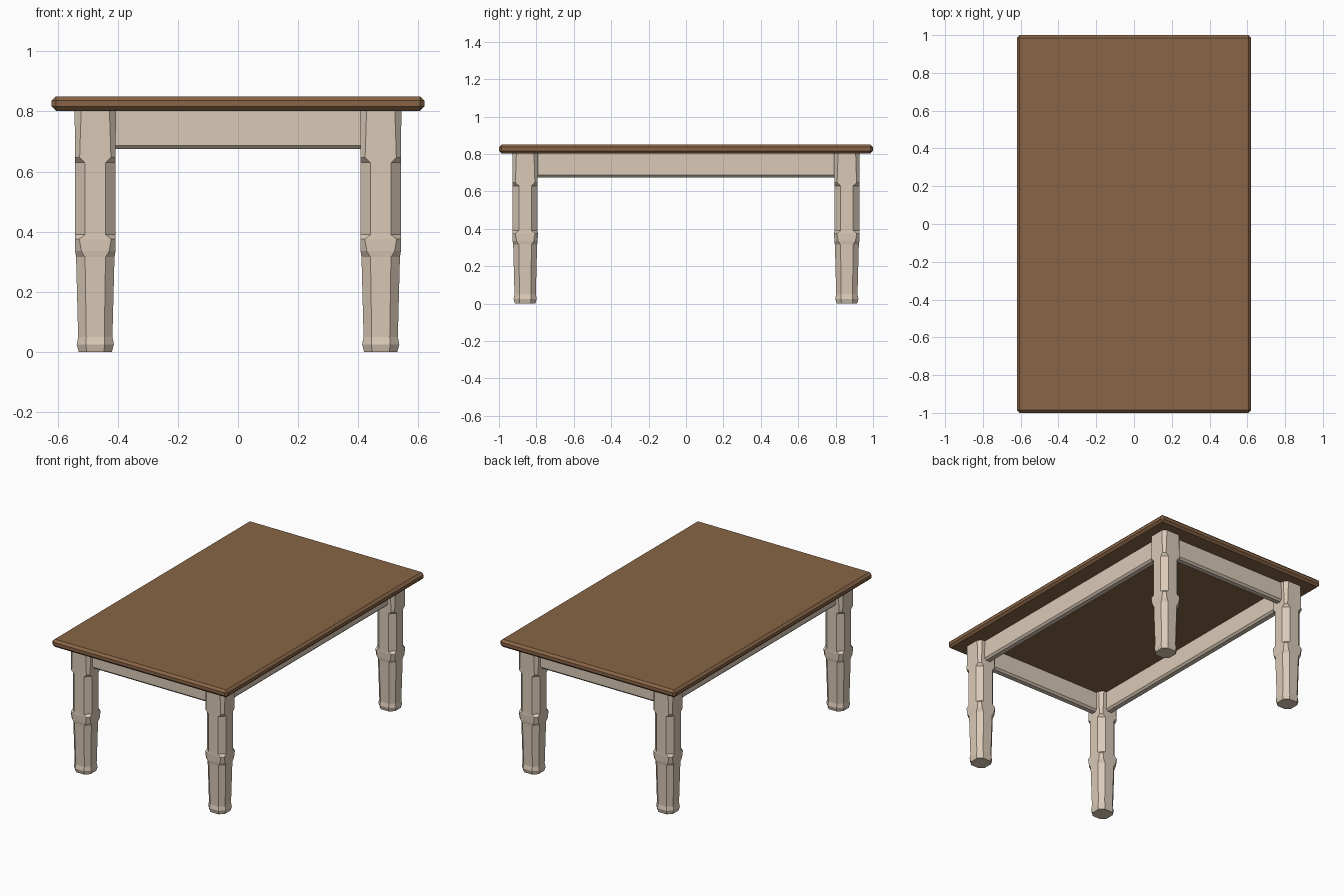
import bpy, bmesh

if "Cube" in bpy.data.objects:
    bpy.data.objects.remove(bpy.data.objects["Cube"])

def material(name, rgb):
    m = bpy.data.materials.new(name)
    m.diffuse_color = (*rgb, 1)
    m.use_nodes = True
    m.node_tree.nodes["Principled BSDF"].inputs["Base Color"].default_value = m.diffuse_color
    return m

BROWN = material("brown wood", (0.25, 0.13, 0.062))
CREAM = material("cream paint", (0.70, 0.59, 0.475))

def finish(name, bm, mat):
    bmesh.ops.recalc_face_normals(bm, faces=bm.faces)
    me = bpy.data.meshes.new(name)
    bm.to_mesh(me)
    bm.free()
    me.materials.append(mat)
    ob = bpy.data.objects.new(name, me)
    bpy.context.collection.objects.link(ob)
    return ob

def box(name, lo, hi, mat, bevel, pick=lambda e: True):
    """Box between two corners, chamfered on the picked edges."""
    bm = bmesh.new()
    bmesh.ops.create_cube(bm, size=1)
    for v in bm.verts:
        v.co = [(a + b) / 2 + c * (b - a) for a, b, c in zip(lo, hi, v.co)]
    bmesh.ops.bevel(bm, geom=[e for e in bm.edges if pick(e)], offset=bevel,
                    segments=1, affect='EDGES')
    return finish(name, bm, mat)

# Table top with chamfered edges
box("table_top", (-0.62, -1, 0.802), (0.62, 1, 0.85), BROWN, 0.014)

# Chamfered-leg profile: height, half width, half width of the flat face
PROFILE = [(0.0, 0.055, 0.029), (0.025, 0.062, 0.031), (0.05, 0.057, 0.030),
           (0.315, 0.064, 0.034), (0.335, 0.067, 0.046), (0.375, 0.068, 0.053),
           (0.39, 0.067, 0.034), (0.63, 0.067, 0.034), (0.647, 0.067, 0.052),
           (0.803, 0.069, 0.047)]

def leg(name, cx, cy):
    bm = bmesh.new()
    rings = []
    for z, a, f in PROFILE:
        pts = [(a, -f), (a, f), (f, a), (-f, a), (-a, f), (-a, -f), (-f, -a), (f, -a)]
        rings.append([bm.verts.new((cx + x, cy + y, z)) for x, y in pts])
    for r, s in zip(rings, rings[1:]):
        for i in range(8):
            j = (i + 1) % 8
            bm.faces.new((r[i], r[j], s[j], s[i]))
    bm.faces.new(rings[0])
    bm.faces.new(rings[-1])
    finish(name, bm, CREAM)

LX, LY = 0.475, 0.86
for sx, side in ((-1, "left"), (1, "right")):
    for sy, end in ((-1, "front"), (1, "back")):
        leg(f"{end}_{side}_leg", sx * LX, sy * LY)

# Aprons between the legs, chamfered along the long lower edges
T, Z0, Z1 = 0.027, 0.675, 0.803

def lower(axis):
    def pick(e):
        a, b = (v.co for v in e.verts)
        return max(a.z, b.z) < Z0 + 0.01 and abs(a[axis] - b[axis]) > 0.1
    return pick

for s, end in ((-1, "front"), (1, "back")):
    box(f"{end}_apron", (-LX + 0.05, s * LY - T, Z0), (LX - 0.05, s * LY + T, Z1),
        CREAM, 0.012, lower(0))
for s, side in ((-1, "left"), (1, "right")):
    box(f"{side}_apron", (s * LX - T, -LY + 0.05, Z0), (s * LX + T, LY - 0.05, Z1),
        CREAM, 0.012, lower(1))
